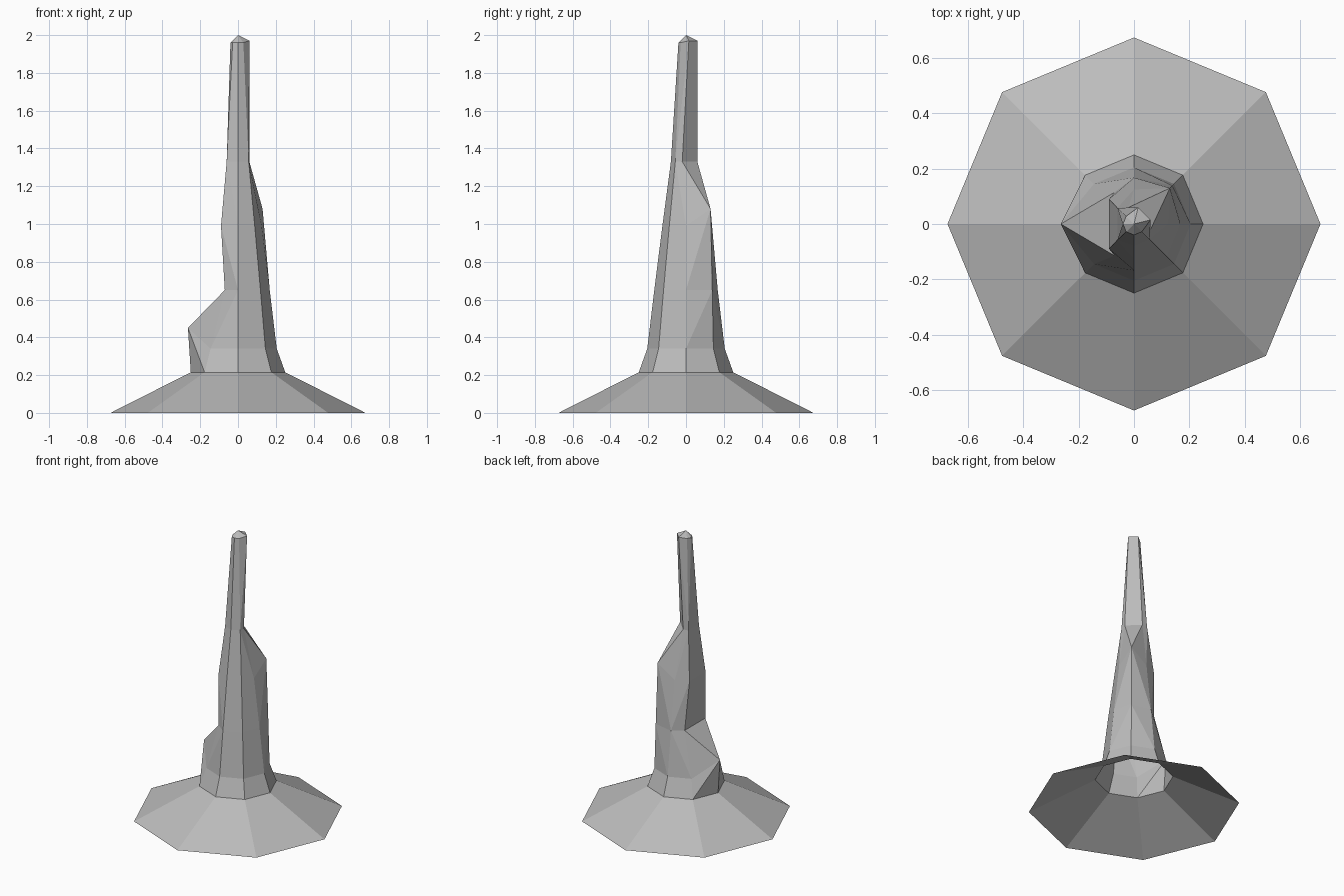
import bpy
import math
from mathutils import Vector

cube = bpy.data.objects.get("Cube")
if cube:
    bpy.data.objects.remove(cube)

SIDES = 8

# One flat stone colour
stone = bpy.data.materials.new("grey_stone")
stone.use_nodes = True
colour = (0.5, 0.5, 0.5, 1)
stone.diffuse_color = colour
stone.node_tree.nodes["Principled BSDF"].inputs["Base Color"].default_value = colour

# Tapering profile: radius and height of each ring
profile = [(0.675, 0), (0.25, 0.215), (0.205, 0.34), (0.168, 0.65),
           (0.125, 0.99), (0.08, 1.33), (0.04, 1.96)]


def ring(radius, z):
    turn = math.tau / SIDES
    return [Vector((radius * math.cos(i * turn), radius * math.sin(i * turn), z))
            for i in range(SIDES)]


rings = [ring(r, z) for r, z in profile]
foot, collar, shoulder, waist, chest, neck, tip = rings

# Bulge on the right side, with a flat cut-away face above it
shoulder[4] = Vector((-0.265, 0, 0.45))
for level, x, half_width in ((waist, -0.07, 0.115), (chest, -0.09, 0.09),
                             (neck, -0.06, 0.058)):
    z = level[4].z
    level[3] = Vector((x, half_width, z))
    level[4] = Vector((x, 0, z))
    level[5] = Vector((x, -half_width, z))

# Ledge on the back left corner, chipped flat up to the tip
waist[1] = Vector((0.139, 0.139, 0.65))
chest[1] = Vector((0.13, 0.13, 1.08))
for level, near, far, z in ((neck, 0.06, -0.02, 1.33), (tip, 0.06, 0.015, 1.97)):
    level[0] = Vector((near, far, z))
    level[2] = Vector((far, near, z))
    level[1] = (level[0] + level[2]) / 2

# Join the rings, folding each quad along its outer diagonal
verts = [v for level in rings for v in level]
faces = []


def axis_distance(a, b):
    return (verts[a] + verts[b]).xy.length


for row in range(len(rings) - 1):
    for i in range(SIDES):
        j = (i + 1) % SIDES
        a, b = row * SIDES + i, row * SIDES + j
        c, d = b + SIDES, a + SIDES
        if row == 0:
            faces.append((a, b, c, d))
        elif axis_distance(a, c) > axis_distance(b, d):
            faces += [(a, b, c), (a, c, d)]
        else:
            faces += [(a, b, d), (b, c, d)]

# Pointed cap
verts.append(Vector((0, 0, 2)))
last = (len(rings) - 1) * SIDES
faces += [(last + i, last + (i + 1) % SIDES, len(verts) - 1) for i in range(SIDES)]

mesh = bpy.data.meshes.new("stone_spire")
mesh.from_pydata(verts, [], faces)
mesh.materials.append(stone)
mesh.update()
spire = bpy.data.objects.new("stone_spire", mesh)
bpy.context.collection.objects.link(spire)
